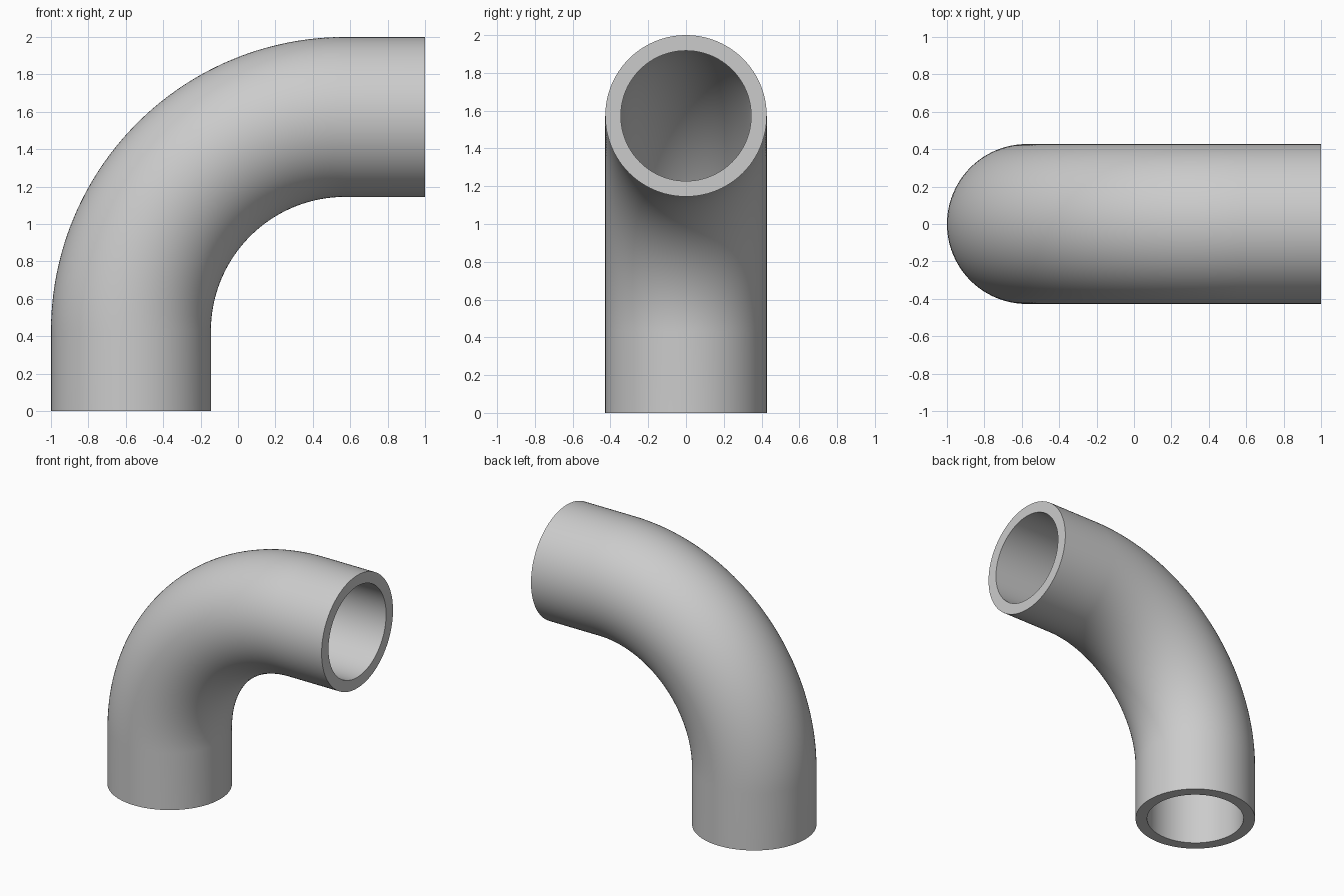
import bpy, bmesh, math
from mathutils import Vector

if "Cube" in bpy.data.objects:
    bpy.data.objects.remove(bpy.data.objects["Cube"])

R_OUT, R_IN = 0.4275, 0.345    # pipe radii
LEG = 0.4275                   # straight length at each end
BEND = 2 - R_OUT - LEG         # centreline bend radius
SIDES, STEPS = 96, 48

# Centreline stations: (point, outward normal in the bend plane)
cx, cz = 1 - LEG, LEG
stations = [(Vector((cx - BEND, 0, 0)), Vector((-1, 0, 0)))]
for i in range(STEPS + 1):
    a = math.pi - math.pi / 2 * i / STEPS
    n = Vector((math.cos(a), 0, math.sin(a)))
    stations.append((Vector((cx, 0, cz)) + n * BEND, n))
stations.append((Vector((1, 0, cz + BEND)), Vector((0, 0, 1))))

bm = bmesh.new()


def ring(p, n, r):
    angles = [2 * math.pi * k / SIDES for k in range(SIDES)]
    return [bm.verts.new(p + n * (r * math.cos(t)) + Vector((0, r * math.sin(t), 0))) for t in angles]


def bridge(a, b):
    for k in range(SIDES):
        m = (k + 1) % SIDES
        bm.faces.new((a[k], a[m], b[m], b[k]))


# Outer wall, far rim, inner wall and near rim form one closed loop of rings
loops = [ring(p, n, R_OUT) for p, n in stations]
loops += [ring(p, n, R_IN) for p, n in reversed(stations)]
for i, loop in enumerate(loops):
    bridge(loop, loops[(i + 1) % len(loops)])
bmesh.ops.recalc_face_normals(bm, faces=bm.faces)

mesh = bpy.data.meshes.new("pipe_elbow")
bm.to_mesh(mesh)
bm.free()
pipe = bpy.data.objects.new("pipe_elbow", mesh)
bpy.context.collection.objects.link(pipe)

# Plain grey
grey = bpy.data.materials.new("grey")
grey.diffuse_color = (0.6, 0.6, 0.6, 1)
grey.use_nodes = True
grey.node_tree.nodes["Principled BSDF"].inputs["Base Color"].default_value = grey.diffuse_color
mesh.materials.append(grey)

bpy.context.view_layer.objects.active = pipe
pipe.select_set(True)
bpy.ops.object.shade_smooth_by_angle(angle=math.radians(30))
